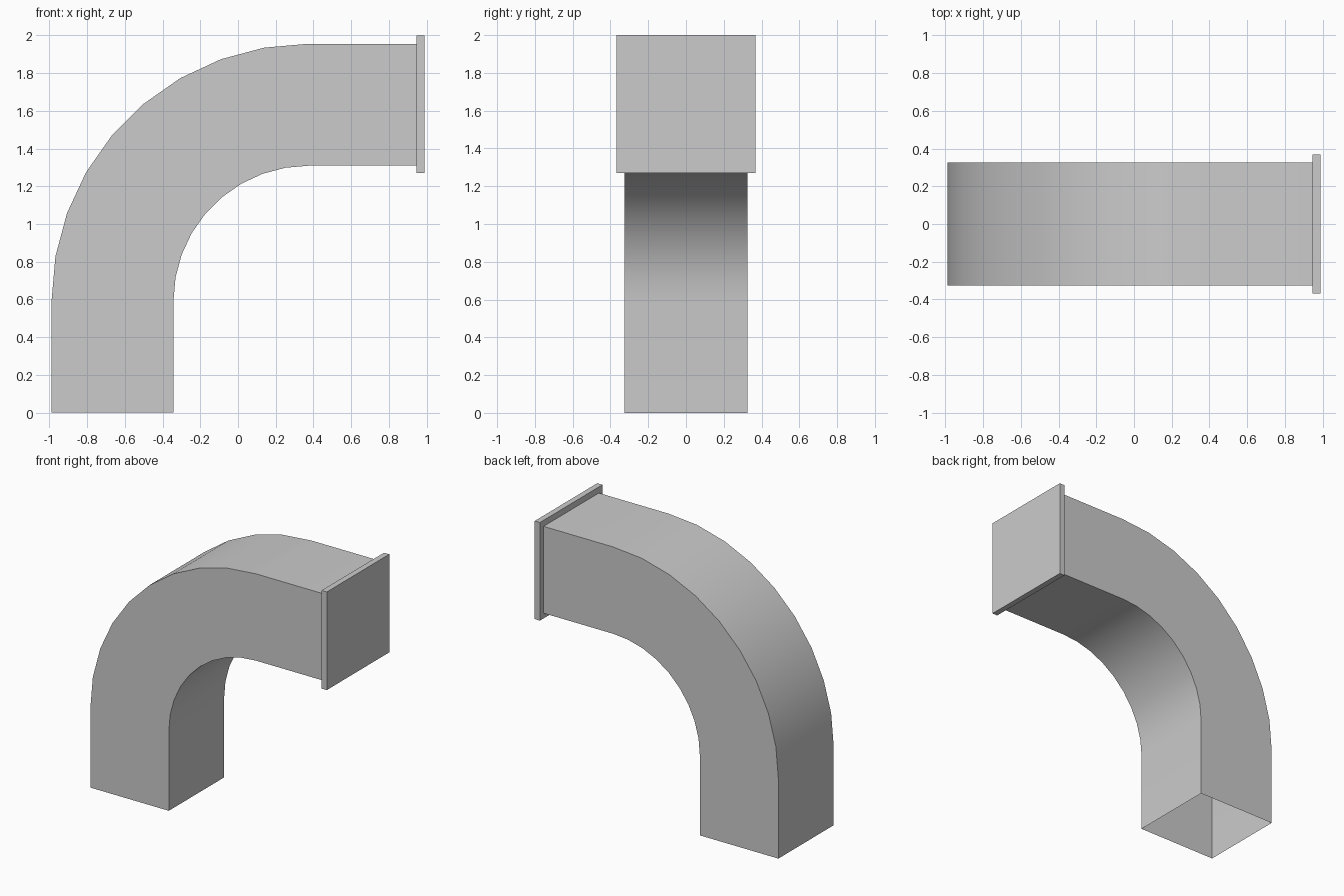
import bpy
import bmesh
import math

cube = bpy.data.objects.get("Cube")
if cube:
    bpy.data.objects.remove(cube, do_unlink=True)

# One plain grey for the whole model
grey = bpy.data.materials.new("plain grey")
grey.use_nodes = True
colour = (0.6, 0.6, 0.6, 1)
grey.diffuse_color = colour
grey.node_tree.nodes["Principled BSDF"].inputs["Base Color"].default_value = colour


def add_object(name, bm):
    bmesh.ops.recalc_face_normals(bm, faces=bm.faces)
    mesh = bpy.data.meshes.new(name)
    bm.to_mesh(mesh)
    bm.free()
    mesh.materials.append(grey)
    obj = bpy.data.objects.new(name, mesh)
    bpy.context.collection.objects.link(obj)
    return obj


# Bend layout: concentric inner and outer arcs joined to straight runs
CENTRE_X, CENTRE_Z = 0.375, 0.592
OUTER, INNER = 1.363, 0.717
HALF_WIDTH = 0.325
END_X, FLANGE_X = 0.988, 0.945
STEPS = 9


def profile(radius):
    points = [(CENTRE_X - radius, 0)]
    for i in range(STEPS + 1):
        a = math.radians(90) * i / STEPS
        points.append((CENTRE_X - radius * math.cos(a), CENTRE_Z + radius * math.sin(a)))
    points.append((FLANGE_X, CENTRE_Z + radius))
    return points


# Square duct, open at the bottom
bm = bmesh.new()
rings = []
for (ox, oz), (ix, iz) in zip(profile(OUTER), profile(INNER)):
    corners = [(ox, -HALF_WIDTH, oz), (ox, HALF_WIDTH, oz),
               (ix, HALF_WIDTH, iz), (ix, -HALF_WIDTH, iz)]
    rings.append([bm.verts.new(c) for c in corners])
for a, b in zip(rings, rings[1:]):
    for k in range(4):
        n = (k + 1) % 4
        bm.faces.new((a[k], a[n], b[n], b[k]))
duct = add_object("bent_duct", bm)
bpy.ops.object.select_all(action="DESELECT")
duct.select_set(True)
bpy.context.view_layer.objects.active = duct
bpy.ops.object.shade_smooth_by_angle(angle=math.radians(30))

# Flat end plate closing the horizontal run
bm = bmesh.new()
bmesh.ops.create_cube(bm, size=1)
bmesh.ops.scale(bm, vec=(END_X - FLANGE_X, 0.735, 0.73), verts=bm.verts)
bmesh.ops.translate(bm, vec=((END_X + FLANGE_X) / 2, 0, 1.635), verts=bm.verts)
add_object("end_flange", bm)
